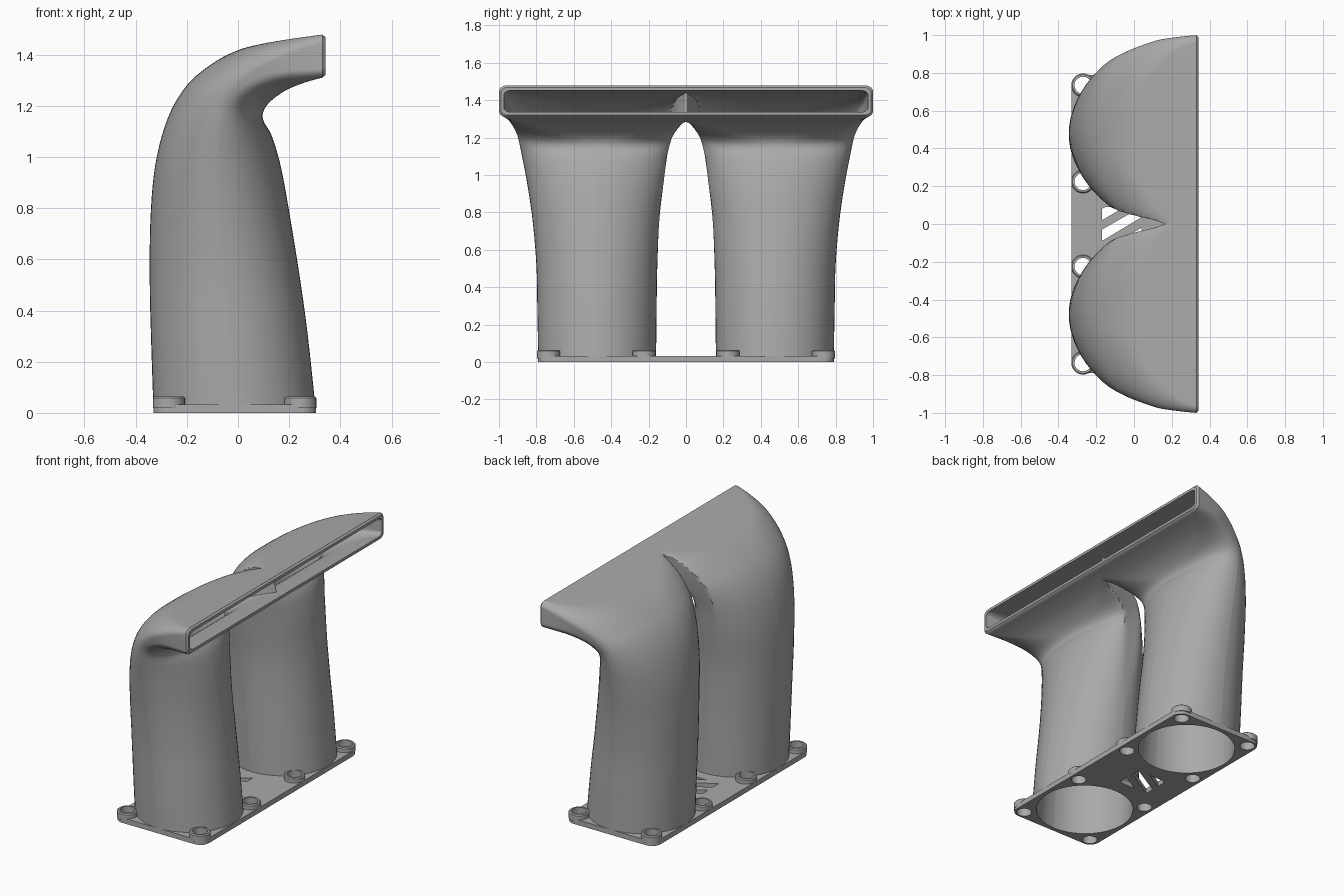
import bpy, bmesh, math
from mathutils import Vector

cube = bpy.data.objects.get("Cube")
if cube:
    bpy.data.objects.remove(cube, do_unlink=True)

grey = bpy.data.materials.new("plain_grey")
grey.use_nodes = True
grey.diffuse_color = (0.4, 0.4, 0.4, 1)
grey.node_tree.nodes["Principled BSDF"].inputs["Base Color"].default_value = (0.4, 0.4, 0.4, 1)

WALL = 0.027
CX, CY = -0.013, 0.475


def make_object(name, bm):
    me = bpy.data.meshes.new(name)
    bm.to_mesh(me)
    bm.free()
    me.materials.append(grey)
    ob = bpy.data.objects.new(name, me)
    bpy.context.collection.objects.link(ob)
    return ob


def activate(ob):
    bpy.ops.object.select_all(action='DESELECT')
    ob.select_set(True)
    bpy.context.view_layer.objects.active = ob


def smooth(ob, degrees=35):
    activate(ob)
    bpy.ops.object.shade_smooth_by_angle(angle=math.radians(degrees))


def circle(x, y, r, n):
    return [(x + r * math.cos(math.tau * i / n), y + r * math.sin(math.tau * i / n)) for i in range(n)]


def prism(bm, outline, z0, z1):
    lo, hi = ([bm.verts.new((x, y, z)) for x, y in outline] for z in (z0, z1))
    n = len(outline)
    bm.faces.new(lo[::-1])
    bm.faces.new(hi)
    for i in range(n):
        j = (i + 1) % n
        bm.faces.new((lo[i], lo[j], hi[j], hi[i]))


def tube(bm, rings):
    """Join a closed loop of rings into a hollow solid."""
    rows = [[bm.verts.new(p) for p in ring] for ring in rings]
    n = len(rows[0])
    for k, row in enumerate(rows):
        nxt = rows[(k + 1) % len(rows)]
        for i in range(n):
            j = (i + 1) % n
            bm.faces.new((row[i], row[j], nxt[j], nxt[i]))
    bmesh.ops.recalc_face_normals(bm, faces=bm.faces)


# Duct stations: back x z, front x z, outer y, inner y, inner flat y, corner share across and along
STATIONS = [
    (-.33, 0, .305, 0, .79, .16, .16, 1, 1),
    (-.34, .3, .273, .3, .795, .157, .157, 1, 1),
    (-.345, .52, .243, .52, .80, .153, .153, 1, 1),
    (-.342, .76, .206, .75, .82, .14, .143, 1, 1),
    (-.323, .97, .17, .95, .85, .11, .12, 1, 1),
    (-.275, 1.15, .133, 1.08, .88, .08, .10, 1, 1),
    (-.2, 1.28, .10, 1.14, .90, .05, .08, .97, .97),
    (-.1, 1.365, .10, 1.18, .925, .01, .06, .92, .85),
    (0, 1.417, .13, 1.22, .95, -.03, .04, .85, .62),
    (.1, 1.443, .19, 1.262, .975, -.06, .02, .75, .35),
    (.22, 1.463, .265, 1.292, .99, -.08, -.02, .55, .15),
    (.33, 1.478, .33, 1.31, 1.0, -.08, -.05, .4, .07),
]


def resample(rows, steps):
    """Smooth Catmull-Rom blend between stations."""
    out = []
    for k in range(len(rows) - 1):
        p0, p1, p2, p3 = (rows[min(max(k + d, 0), len(rows) - 1)] for d in (-1, 0, 1, 2))
        for s in range(steps):
            t = s / steps
            out.append([b + t * (c - a) / 2 + t * t * (a - 2.5 * b + 2 * c - d / 2)
                        + t ** 3 * (d - 3 * c + 3 * b - a) / 2
                        for a, b, c, d in zip(p0, p1, p2, p3)])
    return out + [list(rows[-1])]


def section(st, inset, shift=0.0, arc=14, flat=5):
    bx, bz, fx, fz, yo, yi, clip, fu, fv = st
    back, front = Vector((bx, 0, bz)), Vector((fx, 0, fz))
    mid, axis = (back + front) / 2, (back - front) / 2
    a, w = axis.length - inset, (yo - yi) / 2 - inset
    axis.normalize()
    fu, fv = min(fu, 1), min(fv, 1)
    pts = []
    for su, sv, start in ((1, 1, 0), (-1, 1, 1), (-1, -1, 2), (1, -1, 3)):
        for i in range(arc + 1):
            ang = (start + i / arc) * math.pi / 2
            pts.append((su * a * (1 - fu) + a * fu * math.cos(ang),
                        sv * w * (1 - fv) + w * fv * math.sin(ang)))
        # extra points along the straight side
        if start in (1, 3):
            u, v = pts[-1]
        else:
            u, v = pts[-1]
        nu, nv = ((-u, v), (u, -v), (-u, v), (u, -v))[start]
        for i in range(1, flat):
            pts.append((u + (nu - u) * i / flat, v + (nv - v) * i / flat))
    c = (yo + yi) / 2
    return [mid + axis * u + Vector((shift, max(c + v, clip + inset), 0)) for u, v in pts]


# Twin ducts: one hollow loft, trimmed on the centre plane and mirrored
path = resample(STATIONS, 5)
rings = [section(s, 0) for s in path]
rings.append(section(path[-1], 0.01, 0.011))
rings.append(section(path[-1], WALL, 0.011))
rings += [section(s, WALL) for s in reversed(path)]
bm = bmesh.new()
tube(bm, rings)
bmesh.ops.bisect_plane(bm, geom=bm.verts[:] + bm.edges[:] + bm.faces[:], dist=1e-5,
                       plane_co=(0, 0, 0), plane_no=(0, 1, 0), clear_inner=True)
ducts = make_object("twin_ducts", bm)
mirror = ducts.modifiers.new("mirror", 'MIRROR')
mirror.use_axis = (False, True, False)
mirror.merge_threshold = 0.0005
smooth(ducts)

# Base plate with rounded corners
HX, HY, R = 0.318, 0.79, 0.06
outline = []
for q, (sx, sy) in enumerate(((1, 1), (-1, 1), (-1, -1), (1, -1))):
    for i in range(9):
        ang = (q + i / 8) * math.pi / 2
        outline.append((CX + sx * (HX - R) + R * math.cos(ang), sy * (HY - R) + R * math.sin(ang)))
bm = bmesh.new()
prism(bm, outline, 0, 0.033)
plate = make_object("base_plate", bm)

# Cutter for the duct openings, screw holes and slanted vents
holes = [(CX + sx * 0.257, s * (CY + d)) for sx in (-1, 1) for s in (-1, 1) for d in (-0.25, 0.26)]
vents = [
    [(-.17, -.09), (.04, .036), (.04, .09), (-.17, -.03)],
    [(-.17, .02), (-.05, .09), (-.15, .09), (-.17, .08)],
    [(.04, -.02), (-.08, -.09), (.02, -.09), (.04, -.08)],
]
bm = bmesh.new()
for shape in ([circle(CX, s * CY, 0.312, 64) for s in (-1, 1)]
              + [circle(x, y, 0.045, 28) for x, y in holes] + vents):
    prism(bm, shape, -0.1, 0.1)
cutter = make_object("plate_cutter", bm)
cutter.hide_render = True
cut = plate.modifiers.new("openings", 'BOOLEAN')
cut.operation, cut.solver, cut.object = 'DIFFERENCE', 'EXACT', cutter
activate(plate)
bpy.ops.object.modifier_apply(modifier=cut.name)
bpy.data.objects.remove(cutter, do_unlink=True)
smooth(plate)

# Raised rims around the screw holes
for k, (x, y) in enumerate(holes):
    bm = bmesh.new()
    tube(bm, [[(px, py, z) for px, py in circle(x, y, r, 28)]
              for r, z in ((.062, .02), (.062, .058), (.056, .064), (.045, .064), (.045, .02))])
    smooth(make_object(f"screw_rim_{k + 1}", bm))
